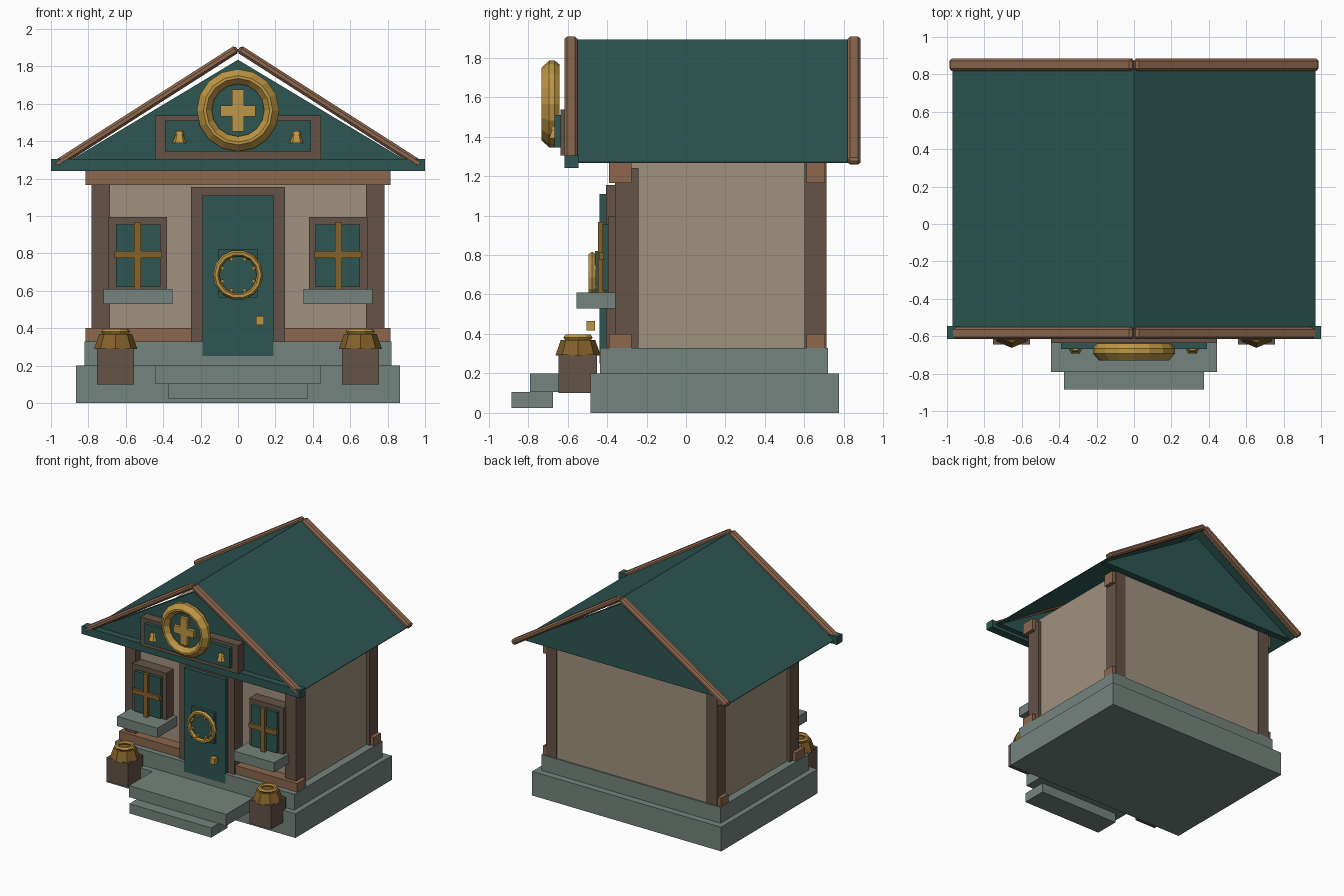
import bpy, bmesh, math
from mathutils import Matrix, Vector

if "Cube" in bpy.data.objects:
    bpy.data.objects.remove(bpy.data.objects["Cube"])


def srgb(r, g, b):
    lin = [((c / 255 + 0.055) / 1.055) ** 2.4 for c in (r, g, b)]
    return (*lin, 1)


def material(name, *rgb):
    m = bpy.data.materials.new(name)
    m.diffuse_color = srgb(*rgb)
    m.use_nodes = True
    m.node_tree.nodes["Principled BSDF"].inputs["Base Color"].default_value = m.diffuse_color
    return m


GREEN = material("deep_teal", 45, 86, 82)
WALL = material("warm_plaster", 160, 146, 126)
STONE = material("grey_stone", 116, 132, 125)
DARK = material("dark_timber", 101, 83, 71)
LIGHT = material("light_timber", 140, 103, 77)
GOLD = material("gold", 190, 150, 67)
BRONZE = material("bronze", 132, 98, 42)


def finish(name, bm, mat):
    bmesh.ops.recalc_face_normals(bm, faces=bm.faces)
    me = bpy.data.meshes.new(name)
    bm.to_mesh(me)
    bm.free()
    me.materials.append(mat)
    ob = bpy.data.objects.new(name, me)
    bpy.context.collection.objects.link(ob)
    return ob


def box(name, x0, x1, y0, y1, z0, z1, mat):
    bm = bmesh.new()
    bmesh.ops.create_cube(bm, size=1)
    bmesh.ops.scale(bm, vec=(x1 - x0, y1 - y0, z1 - z0), verts=bm.verts)
    bmesh.ops.translate(bm, vec=((x0 + x1) / 2, (y0 + y1) / 2, (z0 + z1) / 2), verts=bm.verts)
    return finish(name, bm, mat)


def mirrored(name, x0, x1, *rest):
    for tag, s in (("left", -1), ("right", 1)):
        a, b = sorted((s * x0, s * x1))
        box(f"{tag}_{name}", a, b, *rest)


def prism(name, outline, y0, y1, mat):
    """Extrude an (x, z) outline along y."""
    bm = bmesh.new()
    f = bm.faces.new([bm.verts.new((x, y0, z)) for x, z in outline])
    ext = bmesh.ops.extrude_face_region(bm, geom=[f])
    vs = [v for v in ext["geom"] if isinstance(v, bmesh.types.BMVert)]
    bmesh.ops.translate(bm, vec=(0, y1 - y0, 0), verts=vs)
    return finish(name, bm, mat)


def cone(name, center, r0, r1, h, sides, mat, turn=0.0):
    bm = bmesh.new()
    bmesh.ops.create_cone(bm, cap_ends=True, segments=sides, radius1=r0, radius2=r1, depth=h)
    bmesh.ops.transform(bm, matrix=Matrix.Translation(center) @ Matrix.Rotation(turn, 4, "Z"), verts=bm.verts)
    return finish(name, bm, mat)


def ring(name, center, profile, sides, mat, facing_front=True):
    """Sweep a closed (radius, height) profile around an axis."""
    bm = bmesh.new()
    rows = []
    for i in range(sides):
        a = 2 * math.pi * i / sides
        rows.append([bm.verts.new((r * math.cos(a), r * math.sin(a), h)) for r, h in profile])
    n = len(profile)
    for i in range(sides):
        p, q = rows[i], rows[(i + 1) % sides]
        for j in range(n):
            k = (j + 1) % n
            bm.faces.new((p[j], q[j], q[k], p[k]))
    m = Matrix.Translation(center)
    if facing_front:
        m = m @ Matrix.Rotation(math.pi / 2, 4, "X")
    bmesh.ops.transform(bm, matrix=m, verts=bm.verts)
    return finish(name, bm, mat)


# Stone base and steps
box("base_slab", -0.865, 0.865, -0.485, 0.775, 0, 0.2, STONE)
box("plinth", -0.82, 0.82, -0.435, 0.72, 0.2, 0.33, STONE)
box("upper_step", -0.445, 0.445, -0.79, -0.47, 0.105, 0.2, STONE)
box("lower_step", -0.375, 0.375, -0.885, -0.675, 0.025, 0.105, STONE)

# Walls, corner posts and horizontal beams
box("walls", -0.755, 0.755, -0.3, 0.708, 0.33, 1.27, WALL)
mirrored("front_post", 0.684, 0.784, -0.36, -0.24, 0.33, 1.24, DARK)
mirrored("back_post", 0.684, 0.784, 0.6, 0.713, 0.33, 1.27, DARK)
for tag, y0, y1 in (("front", -0.39, -0.275), ("back", 0.61, 0.705)):
    box(f"{tag}_lower_beam", -0.815, 0.815, y0, y1, 0.33, 0.4, LIGHT)
    box(f"{tag}_upper_beam", -0.815, 0.815, y0, y1, 1.165, 1.265, LIGHT)

# Roof: thin sheets, gables and eave board
prism("roof", [(-0.97, 1.27), (0, 1.893), (0.97, 1.27), (0.97, 1.265), (0, 1.888), (-0.97, 1.265)],
      -0.56, 0.83, GREEN)
gable = [(-0.95, 1.265), (0.95, 1.265), (0, 1.835)]
prism("front_gable", gable, -0.56, -0.5, GREEN)
prism("back_gable", gable, 0.72, 0.775, GREEN)
box("eave_board", -1, 1, -0.615, -0.545, 1.24, 1.305, GREEN)

# Bevelled bargeboards along the gable edges
slope = math.atan2(0.62, 0.97)
for tag, y in (("front", -0.583), ("back", 0.852)):
    for side, s in (("left", -1), ("right", 1)):
        bm = bmesh.new()
        bmesh.ops.create_cube(bm, size=1)
        bmesh.ops.scale(bm, vec=(1.16, 0.066, 0.044), verts=bm.verts)
        bmesh.ops.bevel(bm, geom=bm.edges[:], offset=0.013, segments=1, affect="EDGES")
        m = Matrix.Translation((s * 0.493, y, 1.582)) @ Matrix.Rotation(s * slope, 4, "Y")
        bmesh.ops.transform(bm, matrix=m, verts=bm.verts)
        finish(f"{tag}_{side}_bargeboard", bm, LIGHT)

# Sign board with bells
box("sign_frame", -0.445, 0.445, -0.637, -0.55, 1.303, 1.537, DARK)
box("sign_panel", -0.39, 0.39, -0.667, -0.63, 1.345, 1.51, GREEN)
for tag, s in (("left", -1), ("right", 1)):
    cone(f"{tag}_bell", (s * 0.313, -0.655, 1.413), 0.044, 0.026, 0.046, 6, GOLD, math.pi / 6)
    cone(f"{tag}_bell_cap", (s * 0.313, -0.655, 1.445), 0.034, 0.024, 0.018, 6, GOLD, math.pi / 6)

# Round medallion with a cross
c = (0, -0.685, 1.565)
ring("medallion_ring", c, [(0.22, -0.02), (0.22, 0.008), (0.185, 0.046), (0.17, 0.046),
                           (0.14, 0.01), (0.14, -0.04), (0.2, -0.045)], 16, GOLD)
ring("medallion_disc", c, [(0.001, -0.04), (0.16, -0.04), (0.16, 0.0), (0.001, 0.0)], 16, GREEN)
a, b = 0.033, 0.093
prism("medallion_cross", [(x, z + 1.565) for x, z in (
    (-a, -0.113), (a, -0.113), (a, -a), (b, -a), (b, 0.025), (a, 0.025),
    (a, 0.11), (-a, 0.11), (-a, 0.025), (-b, 0.025), (-b, -a), (-a, -a))], -0.712, -0.68, GOLD)

# Door, its frame, panel, wreath and knob
box("door_frame", -0.25, 0.25, -0.405, -0.28, 0.33, 1.155, DARK)
box("door", -0.19, 0.19, -0.437, -0.4, 0.25, 1.11, GREEN)
box("door_panel", -0.105, 0.105, -0.462, -0.43, 0.565, 0.82, GREEN)
w = (0, -0.475, 0.685)
ring("door_wreath", w, [(0.134, 0), (0.124, 0.018), (0.109, 0.018), (0.1, 0),
                        (0.109, -0.018), (0.124, -0.018)], 14, GOLD)
for i in range(8):
    t = math.pi * (i + 0.5) / 4
    x, z = 0.09 * math.cos(t), 0.685 + 0.09 * math.sin(t)
    box(f"wreath_bead_{i + 1}", x - 0.009, x + 0.009, -0.49, -0.46, z - 0.009, z + 0.009, GOLD)
box("door_knob", 0.095, 0.14, -0.505, -0.46, 0.418, 0.465, GOLD)

# Windows with glazing bars and stone sills
mirrored("window_frame", 0.38, 0.693, -0.395, -0.29, 0.6, 0.995, DARK)
mirrored("window_pane", 0.415, 0.652, -0.422, -0.39, 0.62, 0.955, GREEN)
mirrored("window_upright", 0.518, 0.555, -0.445, -0.415, 0.61, 0.967, BRONZE)
mirrored("window_crossbar", 0.407, 0.66, -0.442, -0.415, 0.775, 0.812, BRONZE)
mirrored("window_sill", 0.35, 0.718, -0.555, -0.29, 0.53, 0.61, STONE)

# Posts with eight-sided gold pots beside the steps
mirrored("pot_stand", 0.555, 0.753, -0.645, -0.45, 0.1, 0.295, DARK)
for tag, s in (("left", -1), ("right", 1)):
    x, y = s * 0.654, -0.547
    cone(f"{tag}_pot", (x, y, 0.33), 0.115, 0.087, 0.08, 8, BRONZE)
    ring(f"{tag}_pot_rim", (x, y, 0.382), [(0.078, 0), (0.068, 0.014), (0.053, 0.014), (0.046, 0),
                                         (0.053, -0.014), (0.068, -0.014)], 10, GOLD, False)
